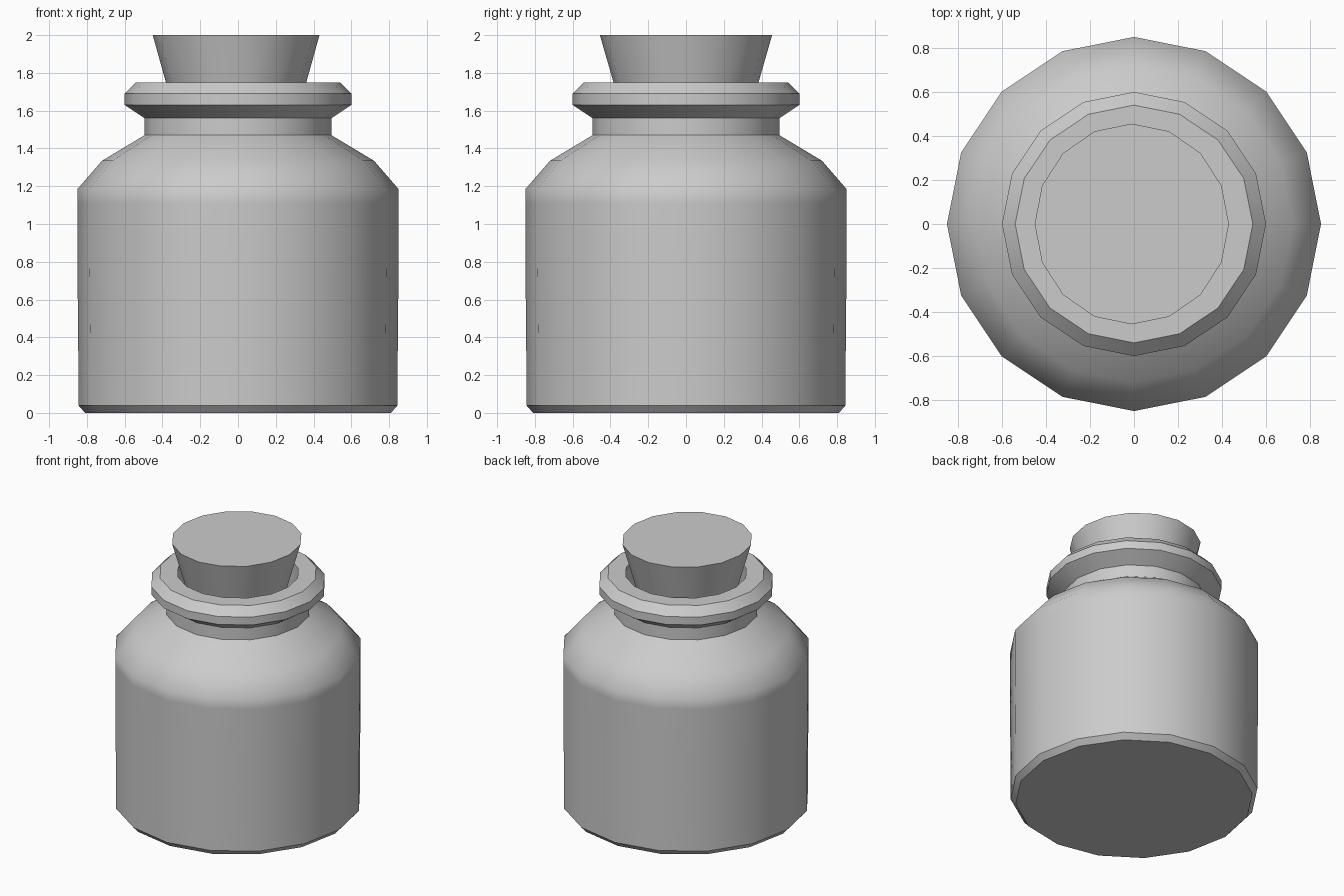
import bpy, bmesh, math

if "Cube" in bpy.data.objects:
    bpy.data.objects.remove(bpy.data.objects["Cube"])

SIDES = 16


def lathe(name, profile, sharp, loc_x=0.0, scale=(1, 1)):
    """Spin (radius, z) rings around z; cap both ends; rings in `sharp` stay hard."""
    bm = bmesh.new()
    rings = []
    for r, z in profile:
        ring = []
        for i in range(SIDES):
            a = 2 * math.pi * i / SIDES
            ring.append(bm.verts.new((loc_x + r * math.cos(a) * scale[0],
                                      r * math.sin(a) * scale[1], z)))
        rings.append(ring)
    for lo, hi in zip(rings, rings[1:]):
        for i in range(SIDES):
            j = (i + 1) % SIDES
            bm.faces.new((lo[i], lo[j], hi[j], hi[i]))
    bm.faces.new(rings[0][::-1])
    bm.faces.new(rings[-1])
    for f in bm.faces:
        f.smooth = True
    for k in sharp:
        for i in range(SIDES):
            edge = bm.edges.get((rings[k][i], rings[k][(i + 1) % SIDES]))
            edge.smooth = False
    mesh = bpy.data.meshes.new(name)
    bm.to_mesh(mesh)
    bm.free()
    obj = bpy.data.objects.new(name, mesh)
    bpy.context.collection.objects.link(obj)
    return obj


# Hollow jar: base, wall, soft shoulder, neck, lip, then the inside
jar_profile = [
    (0.81, 0.0), (0.845, 0.04), (0.845, 0.25), (0.85, 0.77), (0.85, 1.11),
    (0.85, 1.185), (0.72, 1.335), (0.495, 1.47), (0.495, 1.56),
    (0.60, 1.63), (0.60, 1.69), (0.54, 1.75),
    (0.417, 1.75), (0.417, 1.45), (0.68, 1.28), (0.79, 1.15), (0.79, 0.06),
]
lathe("jar", jar_profile, [0, 1, 7, 8, 9, 10, 11, 12, 13, 16])

# Tapered stopper, slightly off centre
lathe("stopper", [(0.312, 1.5), (0.456, 2.0)], [0, 1],
      loc_x=-0.01, scale=(0.968, 1.0))
